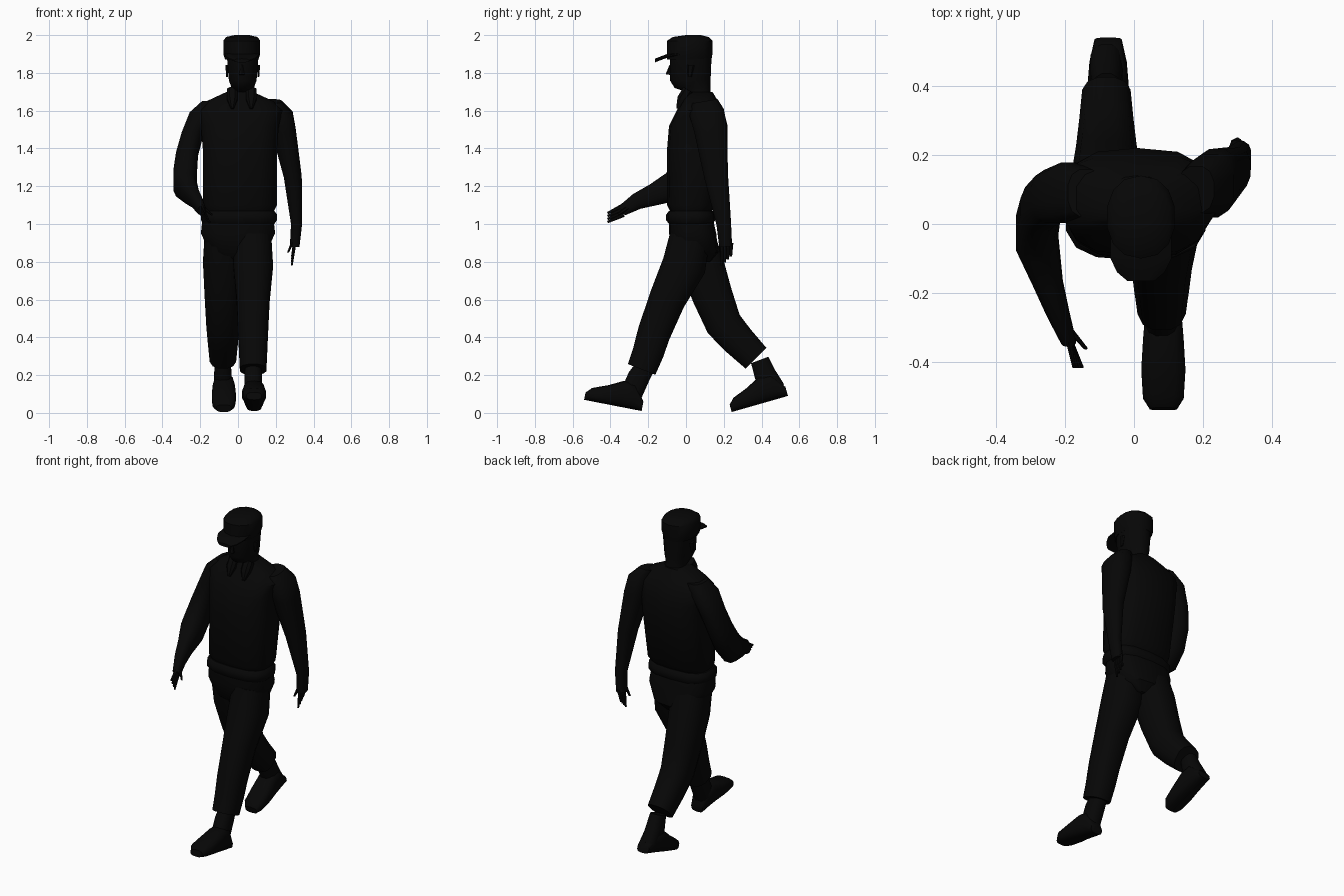
import bpy
import bmesh
import math
from mathutils import Vector

default_cube = bpy.data.objects.get("Cube")
if default_cube:
    bpy.data.objects.remove(default_cube, do_unlink=True)

# One flat near-black colour for the whole figure
black = bpy.data.materials.new("matte black")
black.use_nodes = True
colour = (.002, .002, .002, 1)
black.diffuse_color = colour
shader = next(node for node in black.node_tree.nodes if node.type == "BSDF_PRINCIPLED")
shader.inputs["Base Color"].default_value = colour
shader.inputs["Roughness"].default_value = .9


def skin(name, rings, sides=14, boxy=.8):
    """Join rounded rings, each given by its centre, depth vector and half width."""
    bm = bmesh.new()
    loops = []
    for centre, depth, half_width in rings:
        loop = []
        for i in range(sides):
            angle = math.tau * (i + .5) / sides
            across, along = (math.copysign(abs(value) ** boxy, value)
                             for value in (math.cos(angle), math.sin(angle)))
            offset = Vector((half_width * across, 0, 0)) + Vector(depth) * along
            loop.append(bm.verts.new(Vector(centre) + offset))
        loops.append(loop)
    for lower, upper in zip(loops, loops[1:]):
        for i in range(sides):
            j = (i + 1) % sides
            bm.faces.new((lower[i], lower[j], upper[j], upper[i]))
    bm.faces.new(loops[0])
    bm.faces.new(loops[-1])
    bmesh.ops.recalc_face_normals(bm, faces=bm.faces)
    mesh = bpy.data.meshes.new(name)
    bm.to_mesh(mesh)
    bm.free()
    mesh.materials.append(black)
    obj = bpy.data.objects.new(name, mesh)
    bpy.context.collection.objects.link(obj)
    bpy.ops.object.select_all(action="DESELECT")
    obj.select_set(True)
    bpy.context.view_layer.objects.active = obj
    bpy.ops.object.shade_smooth_by_angle(angle=math.radians(40))
    return obj


def stack(name, x, levels, boxy=.8):
    """Level rings, each a height, front, back and half width."""
    return skin(name, [((x, (front + back) / 2, z), (0, (back - front) / 2, 0), half_width)
                       for z, front, back, half_width in levels], boxy=boxy)


def limb(name, joints, flatness=.8, sides=12):
    """Tube through joints (x, y, z, radius), its rings square to the path."""
    rings = []
    last = len(joints) - 1
    for i, (x, y, z, radius) in enumerate(joints):
        before, after = joints[max(i - 1, 0)], joints[min(i + 1, last)]
        depth = Vector((0, after[2] - before[2], before[1] - after[1])).normalized()
        rings.append(((x, y, z), depth * radius, radius * flatness))
    return skin(name, rings, sides)


# Shirt, fuller at the upper back and bloused over the belt
stack("shirt", .01, [
    (1.06, -.08, .13, .18),
    (1.1, -.1, .16, .2),
    (1.4, -.1, .22, .2),
    (1.52, -.09, .22, .21),
    (1.6, -.05, .2, .23),
    (1.65, -.02, .17, .18),
    (1.7, 0, .14, .07)], boxy=.7)

# Belt and trouser seat
stack("belt", .005, [(z, -.09 - bulge, .14 + bulge, .19 + bulge)
                     for z, bulge in ((1, 0), (1.02, .015), (1.05, .015), (1.07, 0))], boxy=.7)
stack("trouser_seat", 0, [
    (1.04, -.09, .14, .19),
    (.95, -.09, .16, .2),
    (.85, -.07, .17, .15),
    (.8, -.02, .13, .08)], boxy=.7)

# Striding legs: a trouser tube and a boot shaft inside it on each side
leg_paths = {
    "left": (.08,
             [(.02, .93, .11), (-.01, .78, .12), (-.1, .6, .1),
              (-.17, .42, .09), (-.2, .32, .085), (-.235, .23, .08)],
             [(-.2, .27, .05), (-.25, .19, .06), (-.29, .1, .06)]),
    "right": (-.08,
              [(.04, .94, .11), (.08, .8, .12), (.14, .62, .11),
               (.2, .47, .1), (.28, .38, .09), (.37, .29, .08)],
              [(.39, .28, .05), (.42, .2, .06), (.47, .12, .06)]),
}
for side, (x, trouser, shaft) in leg_paths.items():
    limb(f"{side}_trouser_leg", [(x, *joint) for joint in trouser], flatness=.9)
    limb(f"{side}_boot_shaft", [(x, *joint) for joint in shaft], flatness=.8)

# Boot feet share one flat-soled shape: front one toe up, rear one heel up
for side, x, y, z, pitch in (("left", .085, -.235, .01, -11), ("right", -.075, .54, .09, 16)):
    foot = skin(f"{side}_boot_foot", [
        ((0, along, height / 2), (0, 0, height / 2), half_width)
        for along, height, half_width in (
            (0, .05, .04), (-.06, .14, .055), (-.12, .14, .06),
            (-.2, .1, .065), (-.28, .07, .06), (-.31, .04, .04))], boxy=.7)
    foot.location = (x, y, z)
    foot.rotation_euler.x = math.radians(pitch)

# Arms from shoulder to palm, left swung back and right swung forward
limb("left_arm", [
    (.18, .1, 1.65, .07),
    (.22, .11, 1.59, .095),
    (.24, .13, 1.5, .09),
    (.29, .16, 1.25, .065),
    (.31, .2, 1, .04),
    (.3, .21, .88, .035)], flatness=.75)
limb("right_arm", [
    (-.14, .09, 1.65, .07),
    (-.19, .09, 1.59, .09),
    (-.24, .08, 1.48, .08),
    (-.27, .05, 1.37, .08),
    (-.28, 0, 1.27, .085),
    (-.28, -.06, 1.2, .085),
    (-.25, -.17, 1.155, .06),
    (-.22, -.26, 1.12, .045),
    (-.19, -.34, 1.07, .03)], flatness=.75)

# Fingers fan out from each palm, with a thumb to the inner side
for i in range(4):
    step = i * .016
    limb(f"left_finger_{i}", [(.3, .19 + step, .9, .013),
                              (.285, .19 + step, .78 + step, .006)], sides=6)
    limb(f"right_finger_{i}", [(-.19, -.33, 1.05 + step, .013),
                               (-.15 - step / 2, -.415, 1.01 + step, .006)], sides=6)
limb("left_thumb", [(.3, .19, .93, .013), (.265, .18, .85, .007)], sides=6)
limb("right_thumb", [(-.2, -.29, 1.1, .013), (-.14, -.36, 1.05, .007)], sides=6)

# Head, neck and nose
stack("head", .025, [
    (1.65, .01, .13, .06),
    (1.7, 0, .13, .06),
    (1.72, -.06, .13, .06),
    (1.76, -.085, .13, .075),
    (1.88, -.085, .135, .085)], boxy=.9)
limb("nose", [(.02, -.08, 1.84, .008), (.02, -.088, 1.79, .02)], sides=6)

# Flat-topped cap with a short drooping peak
stack("cap", .02, [
    (1.87, -.1, .135, .09),
    (1.9, -.1, .14, .1),
    (1.97, -.1, .14, .1),
    (1.99, -.07, .12, .085),
    (2, 0, .08, .04)], boxy=.9)
skin("cap_peak", [((.02, y, z), (0, 0, .01), half_width) for y, z, half_width in (
    (-.03, 1.9, .09), (-.1, 1.89, .09), (-.14, 1.875, .07), (-.165, 1.865, .04))])

# Ears and open collar points, mirrored about the neck
for word, side in (("left", 1), ("right", -1)):
    ear = .025 + side * .083
    limb(f"{word}_ear", [(ear, .02, 1.78, .01), (ear, .025, 1.84, .02)], flatness=.5, sides=6)
    collar = .02 + side * .05
    limb(f"{word}_collar", [(collar, .01, 1.71, .03), (collar, -.02, 1.66, .03),
                            (collar, -.045, 1.61, .008)], flatness=1, sides=8)
